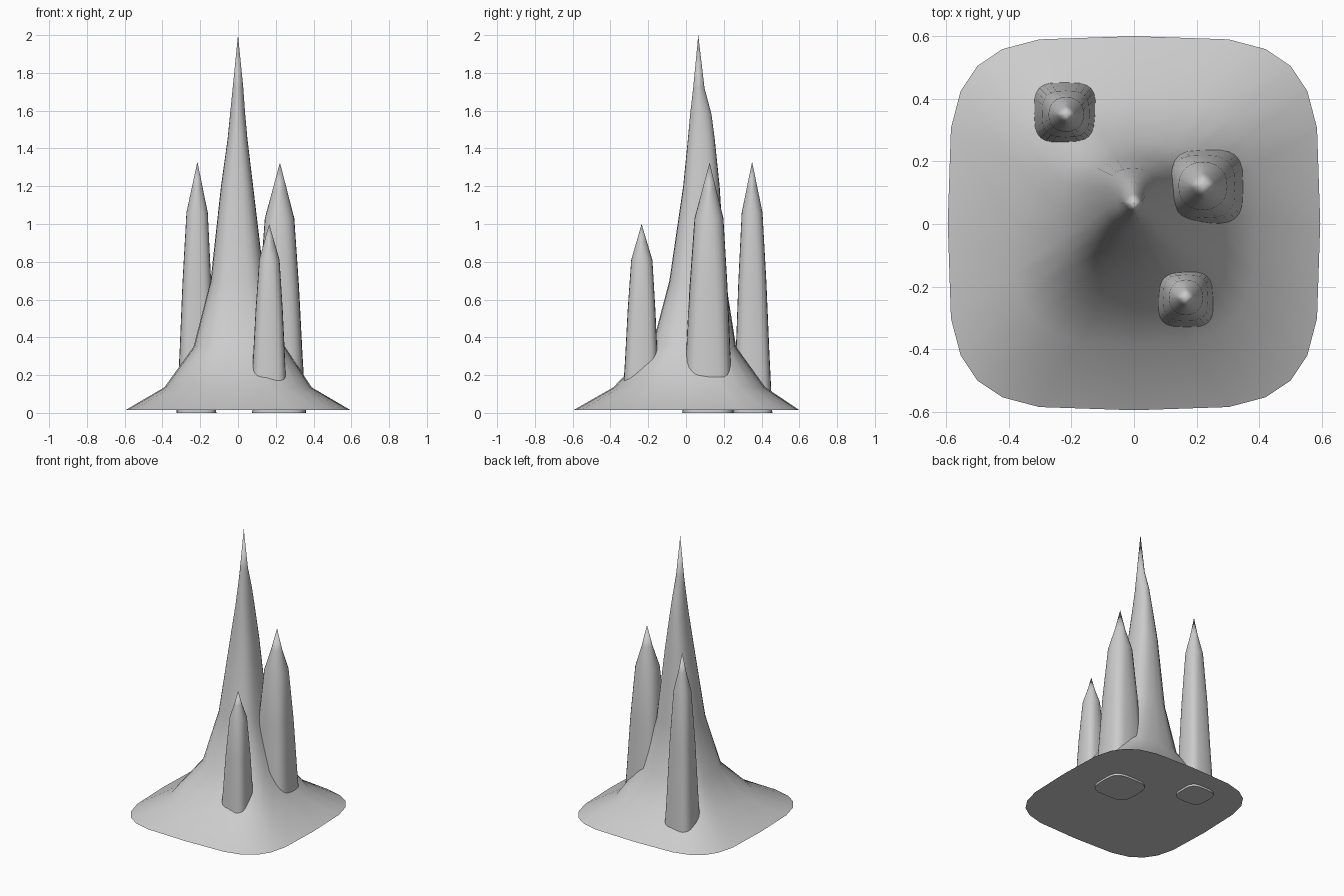
import bpy, bmesh
from math import sin, cos, pi, radians, copysign

if "Cube" in bpy.data.objects:
    bpy.data.objects.remove(bpy.data.objects["Cube"])

SIDES = 24


def loft(name, rings, tip):
    """Skin rounded-square rings (x0, x1, y0, y1, z, squareness), closed by a point."""
    bm = bmesh.new()
    loops = []
    for x0, x1, y0, y1, z, n in rings:
        loop = []
        for i in range(SIDES):
            a = 2 * pi * i / SIDES
            c, s = cos(a), sin(a)
            u = copysign(abs(c) ** (2 / n), c)
            v = copysign(abs(s) ** (2 / n), s)
            loop.append(bm.verts.new(((x0 + x1) / 2 + u * (x1 - x0) / 2,
                                      (y0 + y1) / 2 + v * (y1 - y0) / 2, z)))
        loops.append(loop)
    apex = bm.verts.new(tip)
    bm.faces.new(loops[0][::-1])
    for i in range(SIDES):
        j = (i + 1) % SIDES
        for lo, hi in zip(loops, loops[1:]):
            bm.faces.new((lo[i], lo[j], hi[j], hi[i]))
        bm.faces.new((loops[-1][i], loops[-1][j], apex))
    mesh = bpy.data.meshes.new(name)
    bm.to_mesh(mesh)
    bm.free()
    ob = bpy.data.objects.new(name, mesh)
    bpy.context.collection.objects.link(ob)
    bpy.ops.object.select_all(action='DESELECT')
    ob.select_set(True)
    bpy.context.view_layer.objects.active = ob
    bpy.ops.object.shade_smooth_by_angle(angle=radians(40))
    return ob


# Tall central peak with a flared skirt
loft("main_peak", [
    (-.595, .595, -.595, .600, .015, 4.0),
    (-.390, .390, -.385, .420, .135, 3.2),
    (-.235, .250, -.180, .265, .35, 2.9),
    (-.145, .140, -.088, .210, .70, 2.8),
    (-.090, .080, -.015, .178, 1.20, 2.6),
    (-.055, .050, .010, .152, 1.45, 2.3),
    (-.042, .038, .022, .135, 1.58, 1.9),
    (-.028, .028, .038, .098, 1.72, 1.5),
], (0, .065, 2.0))


def side_spire(name, base, shoulder, base_z, shoulder_z, tip):
    """Slender column: tapers slightly to a shoulder, then to a point."""
    def mix(t):
        return [a + (b - a) * t for a, b in zip(base, shoulder)]
    h = shoulder_z - base_z
    rings = [(*base, base_z, 3.6),
             (*mix(.3), base_z + h * .3, 3.4),
             (*mix(.6), base_z + h * .65, 3.0),
             (*shoulder, shoulder_z, 2.2)]
    mid = [(s + t) / 2 for s, t in zip(shoulder, (tip[0], tip[0], tip[1], tip[1]))]
    rings.append((*mid, (shoulder_z + tip[2]) / 2, 1.5))
    loft(name, rings, tip)


# Three smaller spires rising out of the skirt
side_spire("back_left_spire", (-.325, -.115, .25, .457), (-.273, -.160, .295, .405),
           0.0, 1.06, (-.215, .35, 1.33))
side_spire("right_spire", (.075, .36, -.02, .252), (.142, .298, .045, .198),
           0.0, 1.03, (.222, .125, 1.325))
side_spire("front_right_spire", (.065, .262, -.337, -.138), (.112, .22, -.29, -.178),
           .05, .81, (.165, -.235, 1.0))
